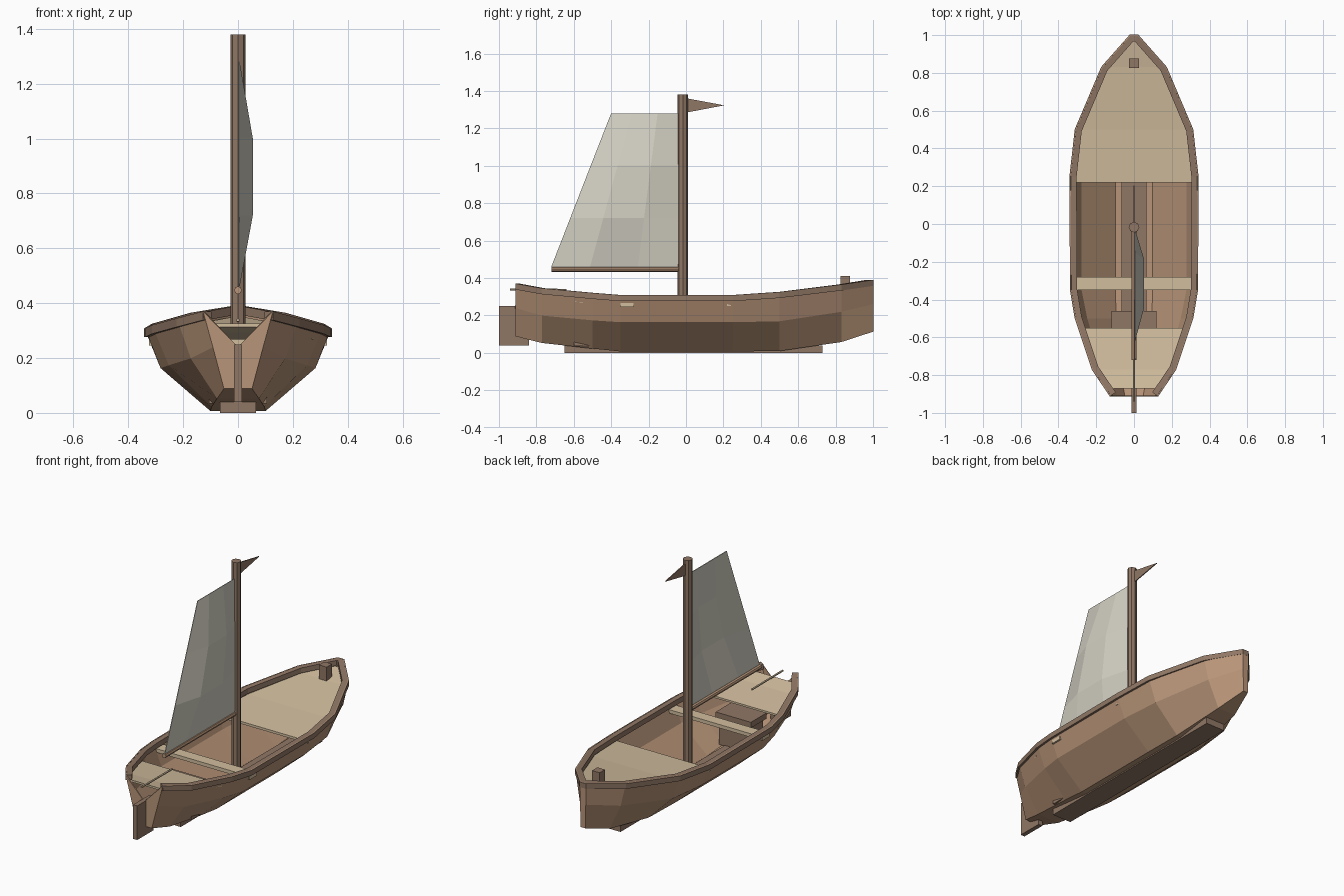
import bpy
import bmesh
from mathutils import Vector

cube = bpy.data.objects.get("Cube")
if cube:
    bpy.data.objects.remove(cube, do_unlink=True)


def material(name, rgb):
    m = bpy.data.materials.new(name)
    m.use_nodes = True
    colour = (*rgb, 1.0)
    m.diffuse_color = colour
    bsdf = m.node_tree.nodes["Principled BSDF"]
    bsdf.inputs["Base Color"].default_value = colour
    bsdf.inputs["Roughness"].default_value = 0.8
    return m


PLANK = material("warm plank", (0.48, 0.30, 0.19))
TIMBER = material("dark timber", (0.28, 0.185, 0.13))
DECK = material("pale deck", (0.64, 0.51, 0.34))
CANVAS = material("canvas", (0.66, 0.64, 0.55))


def finish(name, bm, mat, fix_normals=True):
    if fix_normals:
        bmesh.ops.recalc_face_normals(bm, faces=bm.faces)
    mesh = bpy.data.meshes.new(name)
    bm.to_mesh(mesh)
    bm.free()
    mesh.materials.append(mat)
    obj = bpy.data.objects.new(name, mesh)
    bpy.context.collection.objects.link(obj)
    return obj


def box(name, mat, x, y, z):
    """Box from (min, max) pairs."""
    bm = bmesh.new()
    bmesh.ops.create_cube(bm, size=1)
    for v in bm.verts:
        v.co = [(a + b) / 2 + c * (b - a) for c, (a, b) in zip(v.co, (x, y, z))]
    return finish(name, bm, mat)


def rod(name, mat, start, end, radius, sides):
    start, end = Vector(start), Vector(end)
    axis = end - start
    bm = bmesh.new()
    bmesh.ops.create_cone(bm, cap_ends=True, segments=sides, radius1=radius,
                          radius2=radius, depth=axis.length)
    bm.transform(axis.to_track_quat("Z", "Y").to_matrix().to_4x4())
    bmesh.ops.translate(bm, verts=bm.verts, vec=(start + end) / 2)
    return finish(name, bm, mat)


def skin(bm, rows, closed=False):
    """Join neighbouring rows of points with quads."""
    grid = [[bm.verts.new(p) for p in row] for row in rows]
    for a, b in zip(grid, grid[1:]):
        n = len(a)
        for i in range(n if closed else n - 1):
            j = (i + 1) % n
            bm.faces.new((a[i], a[j], b[j], b[i]))
    return grid


def deck(name, rows, thick):
    """Sheer-following deck from (y, half width, top z) rows."""
    bm = bmesh.new()
    grid = skin(bm, [[(-w, y, z), (w, y, z), (w, y, z - thick), (-w, y, z - thick)]
                     for y, w, z in rows], closed=True)
    bm.faces.new(grid[0])
    bm.faces.new(grid[-1])
    return finish(name, bm, DECK)


# Hull stations: y, then half width and height of sheer, chine and bottom
STATIONS = [
    (-0.91, 0.125, 0.37, 0.09, 0.24, 0.05, 0.09),
    (-0.77, 0.22, 0.345, 0.17, 0.20, 0.075, 0.055),
    (-0.50, 0.31, 0.32, 0.25, 0.175, 0.095, 0.025),
    (-0.35, 0.335, 0.308, 0.28, 0.165, 0.10, 0.01),
    (0.25, 0.338, 0.308, 0.28, 0.165, 0.10, 0.01),
    (0.50, 0.31, 0.325, 0.255, 0.17, 0.095, 0.012),
    (0.83, 0.17, 0.365, 0.135, 0.22, 0.06, 0.06),
    (1.00, 0.02, 0.39, 0.018, 0.26, 0.015, 0.115),
]

# Hull shell with stem and notched transom
bm = bmesh.new()
rows = []
for y, tx, tz, cx, cz, bx, bz in STATIONS:
    half = [(tx, y, tz), (cx, y, cz), (bx, y, bz)]
    rows.append(half + [(-px, py, pz) for px, py, pz in reversed(half)])
grid = skin(bm, rows)
bm.faces.new(grid[-1])
stern = grid[0]
notch = bm.verts.new((0, -0.91, 0.24))
keel_end = bm.verts.new((0, -0.91, 0.09))
bm.faces.new((stern[0], stern[1], stern[2], keel_end, notch))
bm.faces.new((stern[5], notch, keel_end, stern[3], stern[4]))
hull = finish("hull", bm, PLANK)
shell = hull.modifiers.new("thickness", "SOLIDIFY")
shell.thickness = 0.006
shell.offset = 0

# Gunwale swept round the sheer, mitred inwards
left = [Vector((s[1], s[0], s[2])) for s in STATIONS]
path = left + [Vector((-p.x, p.y, p.z)) for p in reversed(left)]
sections = []
for i, p in enumerate(path):
    dirs = []
    for a, b in ((i - 1, i), (i, i + 1)):
        if a >= 0 and b < len(path):
            d = path[b] - path[a]
            dirs.append(Vector((-d.y, d.x, 0)).normalized())
    normal = sum(dirs, Vector()).normalized()
    inset = normal * (0.034 / normal.dot(dirs[0]))
    outer, inner = p - normal * 0.004, p + inset
    drop = Vector((0, 0, 0.032))
    sections.append([outer, inner, inner - drop, outer - drop])
bm = bmesh.new()
grid = skin(bm, sections, closed=True)
bm.faces.new(grid[0])
bm.faces.new(grid[-1])
finish("gunwale", bm, TIMBER)

# Keel, rudder and tiller
box("keel", TIMBER, (-0.065, 0.065), (-0.65, 0.73), (0, 0.04))
box("rudder", TIMBER, (-0.014, 0.014), (-1.0, -0.84), (0.04, 0.25))
rod("tiller", DECK, (0, -0.94, 0.338), (0, -0.64, 0.336), 0.006, 6)

# Decks and thwart
deck("bow_deck", [(0.22, 0.322, 0.265), (0.5, 0.284, 0.285),
                  (0.83, 0.15, 0.325), (0.97, 0.018, 0.35)], 0.015)
deck("stern_deck", [(-0.87, 0.125, 0.325), (-0.77, 0.195, 0.305),
                    (-0.55, 0.275, 0.28)], 0.012)
box("thwart", DECK, (-0.325, 0.325), (-0.35, -0.28), (0.245, 0.267))

# Storage chest and mooring post
box("chest", TIMBER, (-0.105, 0.105), (-0.6, -0.47), (0.035, 0.19))
box("chest_lid", TIMBER, (-0.12, 0.12), (-0.61, -0.46), (0.2, 0.235))
box("chest_hinge", PLANK, (-0.1, 0.1), (-0.595, -0.475), (0.19, 0.2))
box("mooring_post", TIMBER, (-0.026, 0.026), (0.825, 0.877), (0.3, 0.41))

# Mast, boom and pennant
rod("mast", TIMBER, (0, -0.017, 0.02), (0, -0.017, 1.38), 0.028, 8)
rod("boom", PLANK, (0, -0.72, 0.447), (0, -0.03, 0.447), 0.014, 8)
bm = bmesh.new()
pennant = [(0.005, 1.36), (0.205, 1.323), (0.005, 1.285)]
a, b = ([bm.verts.new((x, y, z)) for y, z in pennant] for x in (-0.003, 0.003))
bm.faces.new(a)
bm.faces.new(b)
for i in range(3):
    j = (i + 1) % 3
    bm.faces.new((a[i], a[j], b[j], b[i]))
finish("pennant", bm, TIMBER)

# Sail: a coarse grid bellied to the left side
bm = bmesh.new()
LUFF = -0.03
rows = []
for k, z in enumerate((0.46, 0.72, 1.0, 1.28)):
    leech = -0.72 + 0.32 * (z - 0.46) / 0.82
    rows.append([(0.052 if k in (1, 2) and 0 < t < 1 else 0.004,
                  LUFF + (leech - LUFF) * t, z) for t in (0, 0.33, 0.7, 1)])
skin(bm, rows)
sail = finish("sail", bm, CANVAS)
cloth = sail.modifiers.new("thickness", "SOLIDIFY")
cloth.thickness = 0.004
cloth.offset = 0
